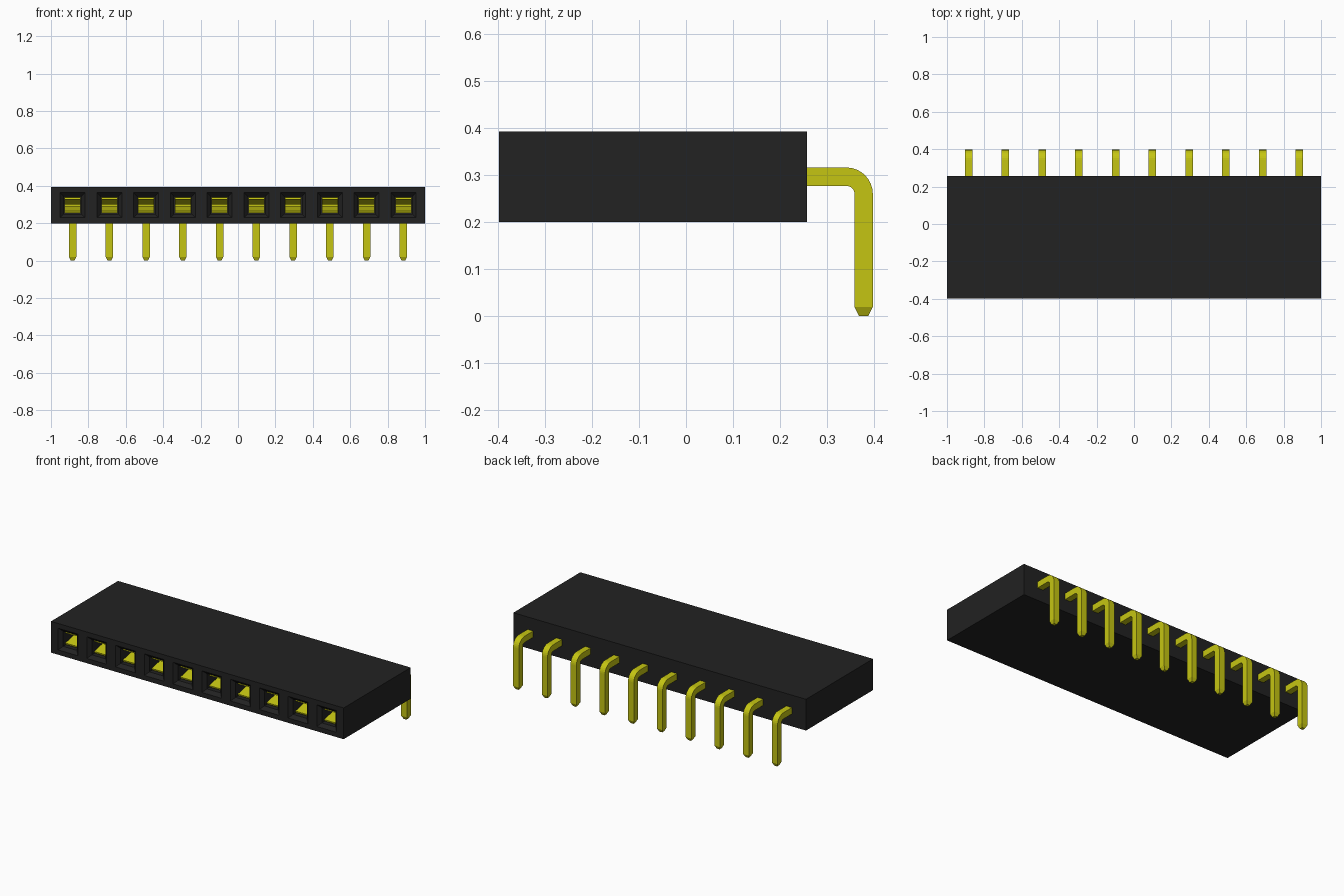
import bpy, bmesh, math
from mathutils import Vector

cube = bpy.data.objects.get("Cube")
if cube:
    bpy.data.objects.remove(cube, do_unlink=True)

COUNT, PITCH = 10, 0.1965
FRONT, BACK, BOTTOM, TOP = -0.397, 0.257, 0.2, 0.393
MID = (BOTTOM + TOP) / 2
columns = [(i - (COUNT - 1) / 2) * PITCH for i in range(COUNT)]


def material(name, color, rough):
    m = bpy.data.materials.new(name)
    m.use_nodes = True
    m.diffuse_color = (*color, 1)
    node = m.node_tree.nodes["Principled BSDF"]
    node.inputs["Base Color"].default_value = (*color, 1)
    node.inputs["Roughness"].default_value = rough
    return m


black = material("black plastic", (0.016, 0.016, 0.016), 0.6)
gold = material("yellow metal", (0.56, 0.56, 0.006), 0.5)


def finish(bm, name, mat):
    bmesh.ops.recalc_face_normals(bm, faces=bm.faces)
    mesh = bpy.data.meshes.new(name)
    bm.to_mesh(mesh)
    bm.free()
    mesh.materials.append(mat)
    obj = bpy.data.objects.new(name, mesh)
    bpy.context.collection.objects.link(obj)
    return obj


def loft(bm, rings):
    """Skin four-cornered rings and cap both ends."""
    loops = [[bm.verts.new(p) for p in ring] for ring in rings]
    for a, b in zip(loops, loops[1:]):
        for k in range(4):
            j = (k + 1) % 4
            bm.faces.new((a[k], a[j], b[j], b[k]))
    bm.faces.new(loops[0])
    bm.faces.new(loops[-1])


def sweep(bm, path, width, thick, tip=1.0):
    """Sweep a rectangle along (y, z) points, scaling the last ring by tip."""
    pts = [Vector((0, *p)) for p in path]
    rings = []
    for i, p in enumerate(pts):
        before = (p - pts[max(i - 1, 0)]).normalized()
        after = (pts[min(i + 1, len(pts) - 1)] - p).normalized()
        t = (before + after).normalized()
        scale = tip if i == len(pts) - 1 else 1.0
        side = Vector((width / 2 * scale, 0, 0))
        n = Vector((0, -t.z, t.y)) * (thick / 2 * scale)
        rings.append([p - side - n, p + side - n, p + side + n, p - side + n])
    loft(bm, rings)


def repeat(obj):
    """Place linked copies in every column."""
    for i, x in enumerate(columns):
        o = obj if i == 0 else obj.copy()
        if i:
            bpy.context.collection.objects.link(o)
        o.name = f"{obj.data.name}_{i + 1}"
        o.location.x = x


# Housing block
bm = bmesh.new()
bmesh.ops.create_cube(bm, size=1)
bmesh.ops.scale(bm, vec=(2, BACK - FRONT, TOP - BOTTOM), verts=bm.verts)
bmesh.ops.translate(bm, vec=(0, (FRONT + BACK) / 2, MID), verts=bm.verts)
housing = finish(bm, "housing", black)

# Sockets with a bevelled mouth, cut into the front
bm = bmesh.new()
for x in columns:
    rings = []
    for y, h in ((FRONT - 0.01, 0.077), (FRONT + 0.02, 0.047), (0.15, 0.047)):
        rings.append([(x + sx * h, y, MID + sz * h)
                      for sx, sz in ((-1, -1), (1, -1), (1, 1), (-1, 1))])
    loft(bm, rings)
cutter = finish(bm, "socket_cutter", black)
cutter.hide_render = True
cut = housing.modifiers.new("sockets", "BOOLEAN")
cut.object, cut.operation, cut.solver = cutter, "DIFFERENCE", "EXACT"
bpy.context.view_layer.objects.active = housing
bpy.ops.object.modifier_apply(modifier=cut.name)
bpy.data.objects.remove(cutter, do_unlink=True)

# Spring contacts: two pinched leaves joined by a back plate
bm = bmesh.new()
for s in (1, -1):
    leaf = [(-0.36, 0.036), (-0.24, 0.010), (-0.21, 0.010), (-0.06, 0.038), (0.13, 0.038)]
    sweep(bm, [(y, MID + s * z) for y, z in leaf], 0.085, 0.01)
sweep(bm, [(0.13, MID - 0.043), (0.13, MID + 0.043)], 0.085, 0.01)
repeat(finish(bm, "spring_contact", gold))

# Bent pins with tapered tips
SIZE, LEG_Y, BEND = 0.039, 0.3775, 0.0365
path = [(0.13, MID)]
for k in range(9):
    a = math.radians(90 * k / 8)
    path.append((LEG_Y - BEND + BEND * math.sin(a), MID - BEND + BEND * math.cos(a)))
path += [(LEG_Y, 0.02), (LEG_Y, 0)]
bm = bmesh.new()
sweep(bm, path, SIZE, SIZE, tip=0.5)
repeat(finish(bm, "bent_pin", gold))
